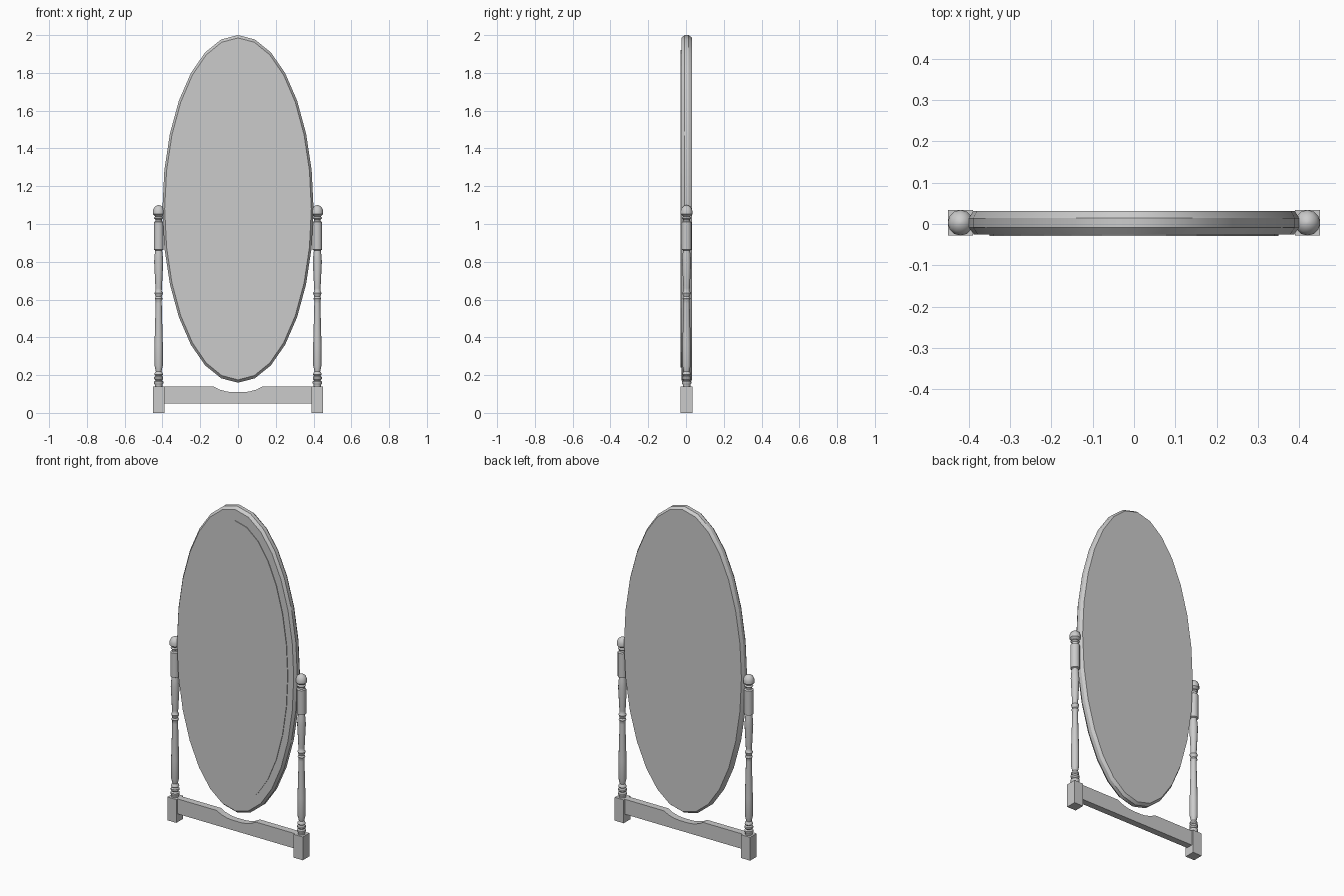
import bpy, bmesh, math

cube = bpy.data.objects.get("Cube")
if cube:
    bpy.data.objects.remove(cube)

grey = bpy.data.materials.new("plain_grey")
grey.use_nodes = True
grey.diffuse_color = (0.6, 0.6, 0.6, 1)
grey.node_tree.nodes["Principled BSDF"].inputs["Base Color"].default_value = grey.diffuse_color
YC = 0.003


def finish(name, bm, smooth=0):
    bmesh.ops.recalc_face_normals(bm, faces=bm.faces)
    mesh = bpy.data.meshes.new(name)
    bm.to_mesh(mesh)
    bm.free()
    mesh.materials.append(grey)
    ob = bpy.data.objects.new(name, mesh)
    bpy.context.collection.objects.link(ob)
    if smooth:
        bpy.ops.object.select_all(action="DESELECT")
        ob.select_set(True)
        bpy.context.view_layer.objects.active = ob
        bpy.ops.object.shade_smooth_by_angle(angle=math.radians(smooth))
    return ob


def loft(name, rings, smooth=0):
    """Skin equal-length rings of points and cap both ends."""
    bm = bmesh.new()
    loops = [[bm.verts.new(p) for p in ring] for ring in rings]
    n = len(loops[0])
    for a, b in zip(loops, loops[1:]):
        for i in range(n):
            j = (i + 1) % n
            bm.faces.new((a[i], a[j], b[j], b[i]))
    bm.faces.new(loops[0])
    bm.faces.new(loops[-1])
    return finish(name, bm, smooth)


def oval(rx, rz, y, n=28):
    angles = [2 * math.pi * i / n for i in range(n)]
    return [(rx * math.sin(a), y, 1.08 + rz * math.cos(a)) for a in angles]


def circle(x, r, z, n=12):
    angles = [2 * math.pi * i / n for i in range(n)]
    return [(x + r * math.cos(a), YC + r * math.sin(a), z) for a in angles]


# Oval frame with a crowned rim, and the glass standing just proud of it
loft("mirror_frame", [oval(0.388, 0.905, -0.025), oval(0.40, 0.92, -0.008),
                      oval(0.40, 0.92, 0.014), oval(0.39, 0.907, 0.031)], 30)
loft("mirror_glass", [oval(0.35, 0.84, -0.029), oval(0.35, 0.84, -0.02)])

# Turned posts: (radius, height) from foot to finial
profile = [(0.020, 0.14), (0.020, 0.150), (0.025, 0.156), (0.025, 0.166), (0.017, 0.172),
           (0.024, 0.18), (0.024, 0.19), (0.017, 0.196), (0.023, 0.203), (0.020, 0.213),
           (0.015, 0.22), (0.022, 0.25), (0.022, 0.36), (0.016, 0.58), (0.016, 0.595),
           (0.021, 0.605), (0.016, 0.615), (0.019, 0.625), (0.023, 0.635), (0.016, 0.645),
           (0.017, 0.66), (0.024, 0.80), (0.021, 0.84), (0.018, 0.86), (0.026, 0.864),
           (0.026, 1.01), (0.018, 1.015), (0.018, 1.025), (0.025, 1.032), (0.018, 1.04),
           (0.031, 1.052), (0.031, 1.07), (0.024, 1.088), (0.012, 1.097), (0.003, 1.10)]
for side, x in (("right", -0.42), ("left", 0.42)):
    loft(side + "_post", [circle(x, r, z) for r, z in profile], 40)
    # Square foot block
    loft(side + "_foot", [[(x + sx * 0.03, YC + sy * 0.031, z)
                           for sx, sy in ((-1, -1), (1, -1), (1, 1), (-1, 1))]
                          for z in (0, 0.14)])

# Bottom rail with a scooped top edge
half = [(0.40, 0.05), (0.40, 0.14), (0.13, 0.14), (0.10, 0.124), (0.06, 0.113), (0.03, 0.11)]
outline = half + [(-x, z) for x, z in reversed(half)]
loft("bottom_rail", [[(x, YC + y, z) for x, z in outline] for y in (-0.02, 0.02)])
